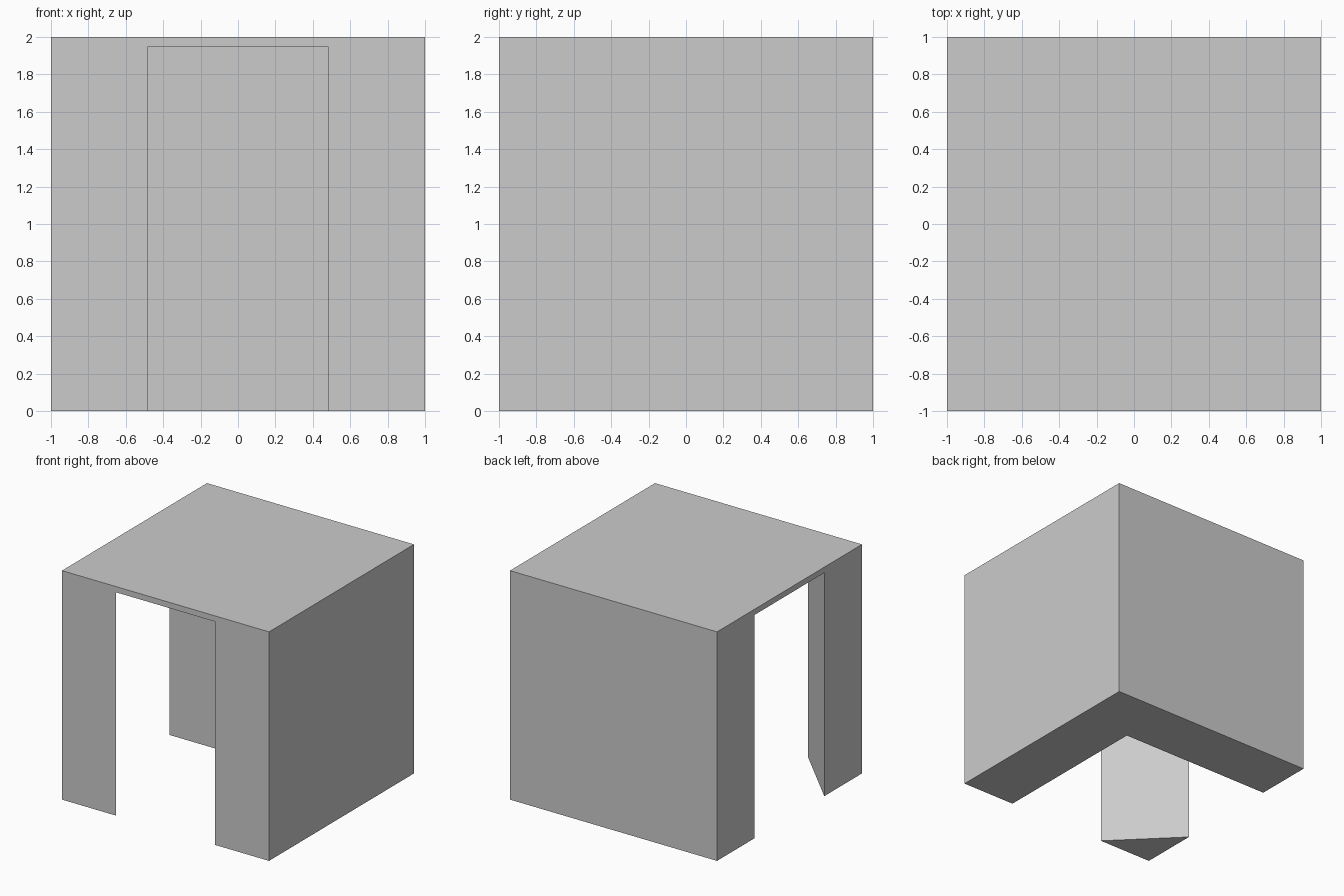
import bpy, bmesh

if "Cube" in bpy.data.objects:
    bpy.data.objects.remove(bpy.data.objects["Cube"])

HALF, INNER, CEILING = 1.0, 0.48, 1.95


def prism(name, outline, z0, z1):
    """Extrude a flat outline from z0 up to z1."""
    bm = bmesh.new()
    face = bm.faces.new([bm.verts.new((x, y, z0)) for x, y in outline])
    new = bmesh.ops.extrude_face_region(bm, geom=[face])["geom"]
    top = [v for v in new if isinstance(v, bmesh.types.BMVert)]
    bmesh.ops.translate(bm, verts=top, vec=(0, 0, z1 - z0))
    bmesh.ops.recalc_face_normals(bm, faces=bm.faces)
    mesh = bpy.data.meshes.new(name)
    bm.to_mesh(mesh)
    bm.free()
    obj = bpy.data.objects.new(name, mesh)
    bpy.context.collection.objects.link(obj)
    return obj


# Solid outer block
block = prism("corner_block",
              [(-HALF, -HALF), (HALF, -HALF), (HALF, HALF), (-HALF, HALF)], 0, 2)

# Passage turning from the front to the left side, leaving a triangular post
out = HALF + 0.1
cutter = prism("passage_cutter",
               [(-INNER, -HALF), (-INNER, -out), (INNER, -out), (INNER, INNER),
                (-out, INNER), (-out, -INNER), (-HALF, -INNER)], -0.1, CEILING)
cutter.hide_render = True

cut = block.modifiers.new("passage", 'BOOLEAN')
cut.operation = 'DIFFERENCE'
cut.solver = 'EXACT'
cut.object = cutter

# Keep only the finished block
bpy.context.view_layer.objects.active = block
bpy.ops.object.modifier_apply(modifier=cut.name)
bpy.data.objects.remove(cutter)
